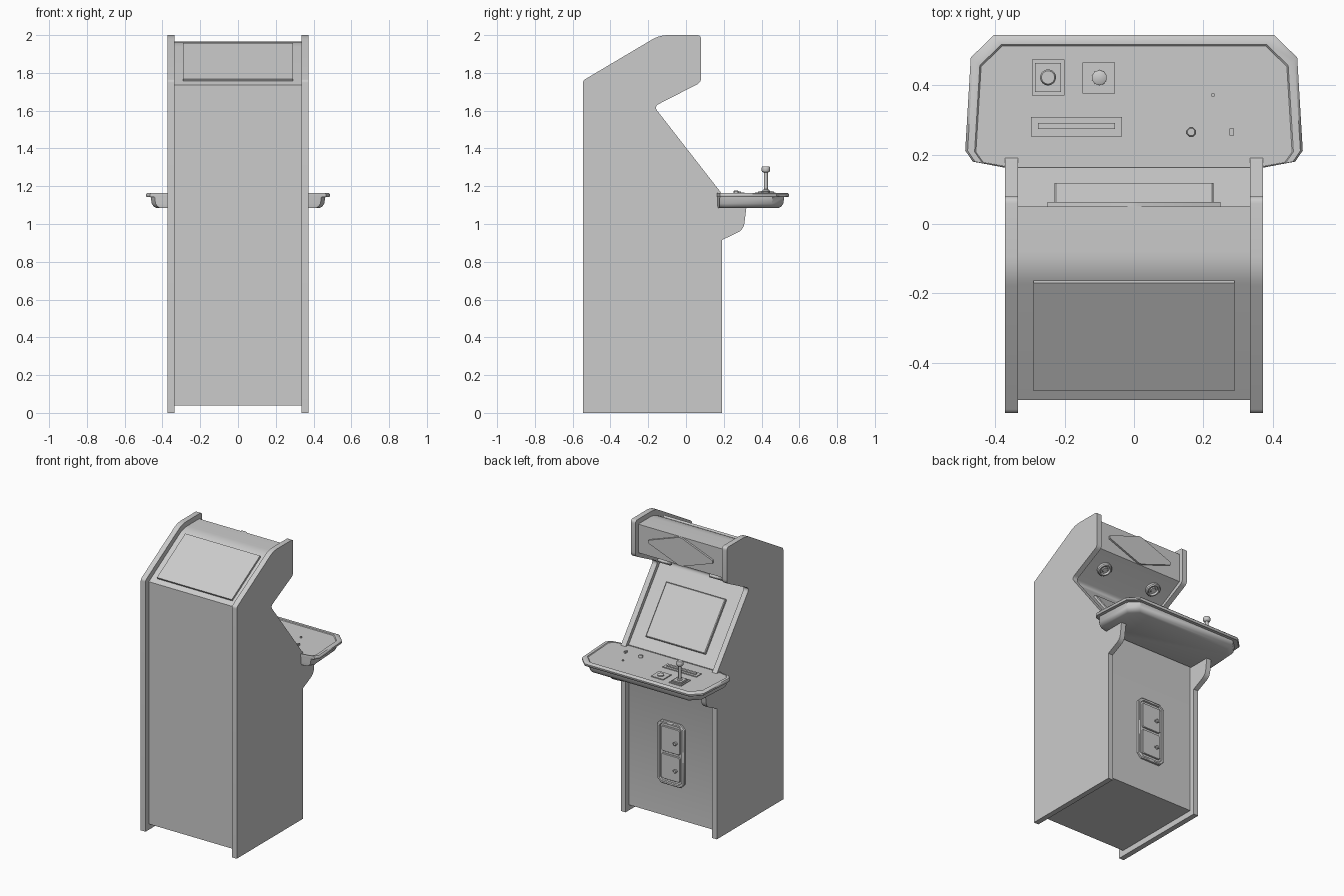
import bpy, bmesh, math
from mathutils import Vector, Matrix

if "Cube" in bpy.data.objects:
    bpy.data.objects.remove(bpy.data.objects["Cube"])

def frame(o, u, v):
    """Placement matrix: local x along u, local y along v, local z outward."""
    u, v = Vector(u).normalized(), Vector(v).normalized()
    m = Matrix((u, v, u.cross(v))).transposed().to_4x4()
    m.translation = Vector(o)
    return m

def loft(name, place, loops, angle=30):
    """Skin a stack of (2D outline, height) loops and cap both ends."""
    bm = bmesh.new()
    rings = [[bm.verts.new(place @ Vector((x, y, h))) for x, y in pts] for pts, h in loops]
    n = len(rings[0])
    for a, b in zip(rings, rings[1:]):
        for i in range(n):
            bm.faces.new((a[i], a[(i + 1) % n], b[(i + 1) % n], b[i]))
    bm.faces.new(rings[0][::-1])
    bm.faces.new(rings[-1])
    bmesh.ops.recalc_face_normals(bm, faces=bm.faces)
    me = bpy.data.meshes.new(name)
    bm.to_mesh(me)
    bm.free()
    ob = bpy.data.objects.new(name, me)
    bpy.context.collection.objects.link(ob)
    bpy.ops.object.select_all(action='DESELECT')
    ob.select_set(True)
    bpy.context.view_layer.objects.active = ob
    bpy.ops.object.shade_smooth_by_angle(angle=math.radians(angle))
    return ob

def prism(name, place, pts, lo, hi):
    return loft(name, place, [(pts, lo), (pts, hi)])

def rect(cx, cy, w, h, c=0.0):
    """Rectangle outline, with cut corners when c > 0."""
    a, b = w / 2, h / 2
    if not c:
        return [(cx - a, cy - b), (cx + a, cy - b), (cx + a, cy + b), (cx - a, cy + b)]
    return [(cx + x, cy + y) for x, y in (
        (-a + c, -b), (a - c, -b), (a, -b + c), (a, b - c),
        (a - c, b), (-a + c, b), (-a, b - c), (-a, -b + c))]

def lathe(name, place, cx, cy, profile, n=20):
    def ngon(r):
        return [(cx + r * math.cos(math.tau * (i + .5) / n),
                 cy + r * math.sin(math.tau * (i + .5) / n)) for i in range(n)]
    return loft(name, place, [(ngon(r), h) for r, h in profile], 40)

def rounded(pts, steps=5):
    """Round each (x, y, r) corner with a short curve."""
    out = []
    for i, (x, y, r) in enumerate(pts):
        p = Vector((x, y))
        if not r:
            out.append((x, y))
            continue
        a = p + (Vector(pts[i - 1][:2]) - p).normalized() * r
        b = p + (Vector(pts[(i + 1) % len(pts)][:2]) - p).normalized() * r
        for k in range(steps + 1):
            t = k / steps
            out.append(tuple(a * (1 - t) ** 2 + p * 2 * t * (1 - t) + b * t * t))
    return out

X, Y, Z = (1, 0, 0), (0, 1, 0), (0, 0, 1)
NX = (-1, 0, 0)
SIDE = frame((0, 0, 0), Y, Z)

# side panels
side = rounded([(-.545, 0, 0), (.19, 0, 0), (.19, .915, 0), (.305, .97, .035),
                (.325, 1.13, 0), (.19, 1.16, 0), (-.17, 1.622, .03), (.08, 1.75, .025),
                (.08, 2, .022), (-.14, 2, .045), (-.545, 1.76, .012)])
for s, label in ((1, "right"), (-1, "left")):
    prism(label + "_side_panel", SIDE, side, s * .335, s * .372)

# inner cabinet body
body = rounded([(-.508, .04, 0), (.155, .04, 0), (.155, 1.13, 0), (.165, 1.15, 0),
                (-.205, 1.625, .03), (.05, 1.765, 0), (.05, 1.965, 0),
                (-.13, 1.965, .05), (-.508, 1.737, 0)])
prism("cabinet_body", SIDE, body, -.336, .336)

# slanted access hatch on the back
hatch = frame((0, -.319, 1.851), X, (0, .378, .228))
prism("rear_hatch", hatch, rect(0, 0, .58, .365), -.005, .014)

# screen on the sloped bezel
slope = frame((0, -.008, 1.372), NX, (0, -.37, .475))
loft("screen", slope, [(rect(0, 0, .46, .375), -.005), (rect(0, 0, .46, .375), .014),
                       (rect(0, 0, .45, .365), .018)])

# header emblem plate: plain stretched hexagon
header = frame((0, .05, 1.865), NX, Z)
prism("header_plate", header, [(-.25, .015), (-.25, -.005), (-.01, -.098), (.012, -.098),
                               (.25, -.015), (.25, .005), (.01, .099), (-.012, .099)], -.004, .013)

# speakers under the header
under = frame((0, -.055, 1.707), NX, (0, .255, .14))
for s, label in ((1, "right"), (-1, "left")):
    lathe(label + "_speaker", under, s * .2, 0,
          [(.048, -.005), (.048, .015), (.042, .022), (.034, .022), (.03, .008),
           (.02, .008), (.016, .014)])

# control deck with raised rim and tapered tray
DECK = frame((0, 0, 0), X, Y)
half = [(.375, .163), (.465, .18), (.487, .212), (.471, .48), (.405, .545)]
outline = half + [(-x, y) for x, y in half[::-1]]
def deck_loop(i):
    return [(x * (1 - i / .487), .16 + (y - .16) * (1 - i / .385)) for x, y in outline]
loft("control_deck", DECK, [(deck_loop(i), z) for i, z in (
    (.055, 1.085), (.04, 1.093), (.03, 1.108), (.025, 1.142), (.004, 1.142), (0, 1.147),
    (0, 1.158), (.007, 1.165), (.027, 1.165), (.031, 1.16))], 40)

# joystick with stepped base
def step(cx, cy, w, h, z0, z1):
    return [(rect(cx, cy, w, h), z0), (rect(cx, cy, w, h), z1)]
loft("joystick_base", DECK, step(-.248, .423, .094, .104, 1.155, 1.166)
     + step(-.248, .423, .076, .084, 1.166, 1.171) + step(-.248, .423, .062, .07, 1.171, 1.175))
lathe("joystick", DECK, -.248, .423, [(.02, 1.17), (.018, 1.18), (.01, 1.184), (.01, 1.272),
                                      (.02, 1.276), (.023, 1.281), (.023, 1.299), (.019, 1.305)])

# push button on a plate
prism("button_plate", DECK, rect(-.102, .421, .094, .09), 1.155, 1.166)
lathe("large_button", DECK, -.1, .422, [(.022, 1.16), (.022, 1.172), (.018, 1.175)], 10)

# slider strip
loft("slider_strip", DECK, step(-.166, .281, .262, .056, 1.155, 1.166)
     + step(-.166, .283, .222, .018, 1.166, 1.172))

# small buttons on the other half of the deck
lathe("round_button", DECK, .165, .265, [(.014, 1.155), (.014, 1.174), (.011, 1.178)], 8)
prism("narrow_button", DECK, rect(.282, .265, .012, .02), 1.155, 1.174)
lathe("tiny_button", DECK, .228, .372, [(.006, 1.155), (.006, 1.168)], 8)

# coin door: framed recess holding two doors
COIN = frame((0, .155, .49), NX, Z)
loft("coin_door_frame", COIN, [(rect(0, 0, w, h, c), z) for w, h, c, z in (
    (.21, .44, .03, -.005), (.21, .44, .03, .013), (.198, .428, .027, .018),
    (.176, .406, .022, .018), (.17, .4, .02, .008))])
for s, label in ((1, "upper"), (-1, "lower")):
    cy = s * .096
    loft(label + "_coin_door", COIN, [(rect(0, cy, .144, .176, .008), .004),
                                      (rect(0, cy, .144, .176, .008), .014),
                                      (rect(0, cy, .138, .17, .008), .018)])
    lathe(label + "_coin_knob", COIN, .042, cy - .01, [(.012, .015), (.012, .03), (.009, .033)], 12)
    prism(label + "_coin_latch", COIN, rect(.036, cy - .01, .024, .008), .015, .026)
